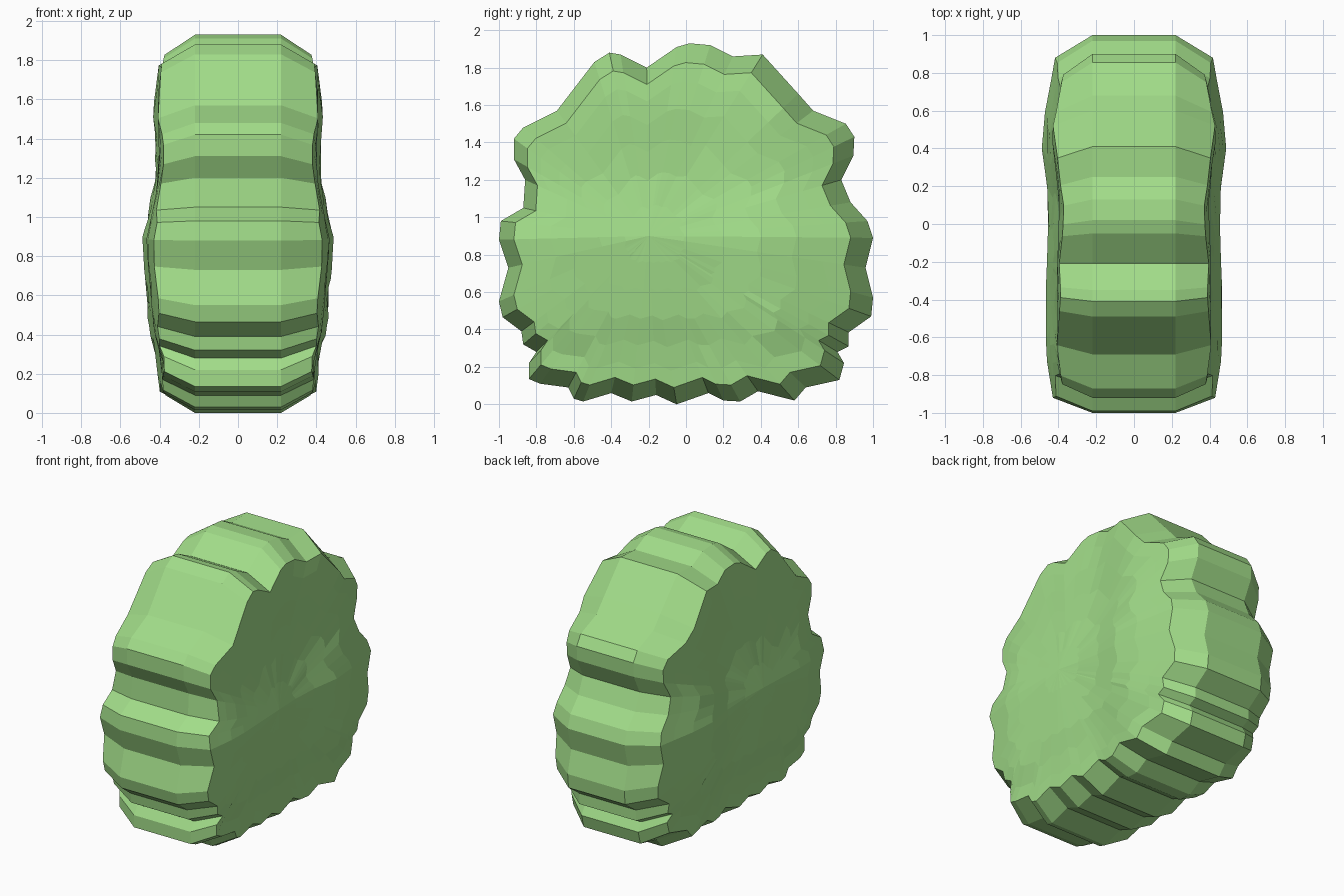
import bpy, bmesh

if "Cube" in bpy.data.objects:
    bpy.data.objects.remove(bpy.data.objects["Cube"])

# Side silhouette of the bush (y, z), clockwise from the bottom front
OUTLINE = [(-.6, .03), (-.63, .09), (-.78, .11), (-.84, .135), (-.84, .22), (-.8, .28),
           (-.87, .32), (-.88, .39), (-.98, .465), (-1, .55), (-.95, .73), (-1, .88),
           (-.99, .98), (-.87, 1.05), (-.86, 1.2), (-.92, 1.31), (-.92, 1.42), (-.87, 1.48),
           (-.69, 1.57), (-.49, 1.83), (-.41, 1.88), (-.35, 1.87), (-.21, 1.8), (-.05, 1.91),
           (.02, 1.93), (.13, 1.92), (.25, 1.86), (.41, 1.87), (.6, 1.66), (.68, 1.57),
           (.855, 1.5), (.9, 1.43), (.895, 1.33), (.83, 1.2), (.88, 1.08), (.97, .98),
           (1, .89), (.96, .73), (1, .57), (.99, .47), (.87, .385), (.87, .31), (.81, .28),
           (.845, .22), (.82, .13), (.64, .09), (.58, .02), (.385, .07), (.29, .015),
           (.2, .02), (.12, .06), (-.05, 0), (-.16, .05), (-.29, .015), (-.4, .06), (-.55, .015)]

# Half width by height, and relative half width along the depth
BY_Z = [(0, .395), (.1, .405), (.2, .415), (.27, .41), (.37, .445), (.45, .46), (.6, .475),
        (.88, .5), (1.05, .46), (1.2, .43), (1.4, .43), (1.6, .44), (1.75, .42), (1.9, .405)]
BY_Y = [(-1, .83), (-.92, .86), (-.68, .94), (-.2, .93), (.1, .9), (.46, 1), (.82, .86), (1, .8)]

CENTRE_Y, CENTRE_Z = -.2, .9


def lerp_table(table, t):
    if t <= table[0][0]:
        return table[0][1]
    for (a, u), (b, v) in zip(table, table[1:]):
        if t <= b:
            return u + (v - u) * (t - a) / (b - a)
    return table[-1][1]


def half_width(y, z):
    return lerp_table(BY_Z, z) * lerp_table(BY_Y, y)


bm = bmesh.new()


def ring(side, scale, x=None):
    """Copy of the silhouette shrunk about its centre, at fixed x or on the bulging side."""
    verts = []
    for y, z in OUTLINE:
        y = CENTRE_Y + (y - CENTRE_Y) * scale
        z = CENTRE_Z + (z - CENTRE_Z) * scale
        verts.append(bm.verts.new((side * (x or half_width(y, z)), y, z)))
    return verts


def bridge(a, b):
    n = len(a)
    for i in range(n):
        j = (i + 1) % n
        bm.faces.new((a[i], a[j], b[j], b[i]))


# Scalloped band, chamfered shoulders and bulging flanks
SCALES = (.9, .8, .66, .5, .33, .16)
left = [ring(-1, s) for s in reversed(SCALES)] + [ring(-1, 1, .22)]
right = [ring(1, 1, .22)] + [ring(1, s) for s in SCALES]
rings = left + right
for a, b in zip(rings, rings[1:]):
    bridge(a, b)

# Close the centre of each flank
for side, rim in ((-1, rings[0]), (1, rings[-1])):
    tip = bm.verts.new((side * half_width(CENTRE_Y, CENTRE_Z), CENTRE_Y, CENTRE_Z))
    for i in range(len(rim)):
        bm.faces.new((rim[i], rim[(i + 1) % len(rim)], tip))

bmesh.ops.recalc_face_normals(bm, faces=bm.faces)
mesh = bpy.data.meshes.new("bush")
bm.to_mesh(mesh)
bm.free()

# Leaf green
leaf = bpy.data.materials.new("leaf_green")
leaf.diffuse_color = (.36, .72, .25, 1)
leaf.use_nodes = True
leaf.node_tree.nodes["Principled BSDF"].inputs["Base Color"].default_value = leaf.diffuse_color
mesh.materials.append(leaf)
bush = bpy.data.objects.new("bush", mesh)
bpy.context.collection.objects.link(bush)
